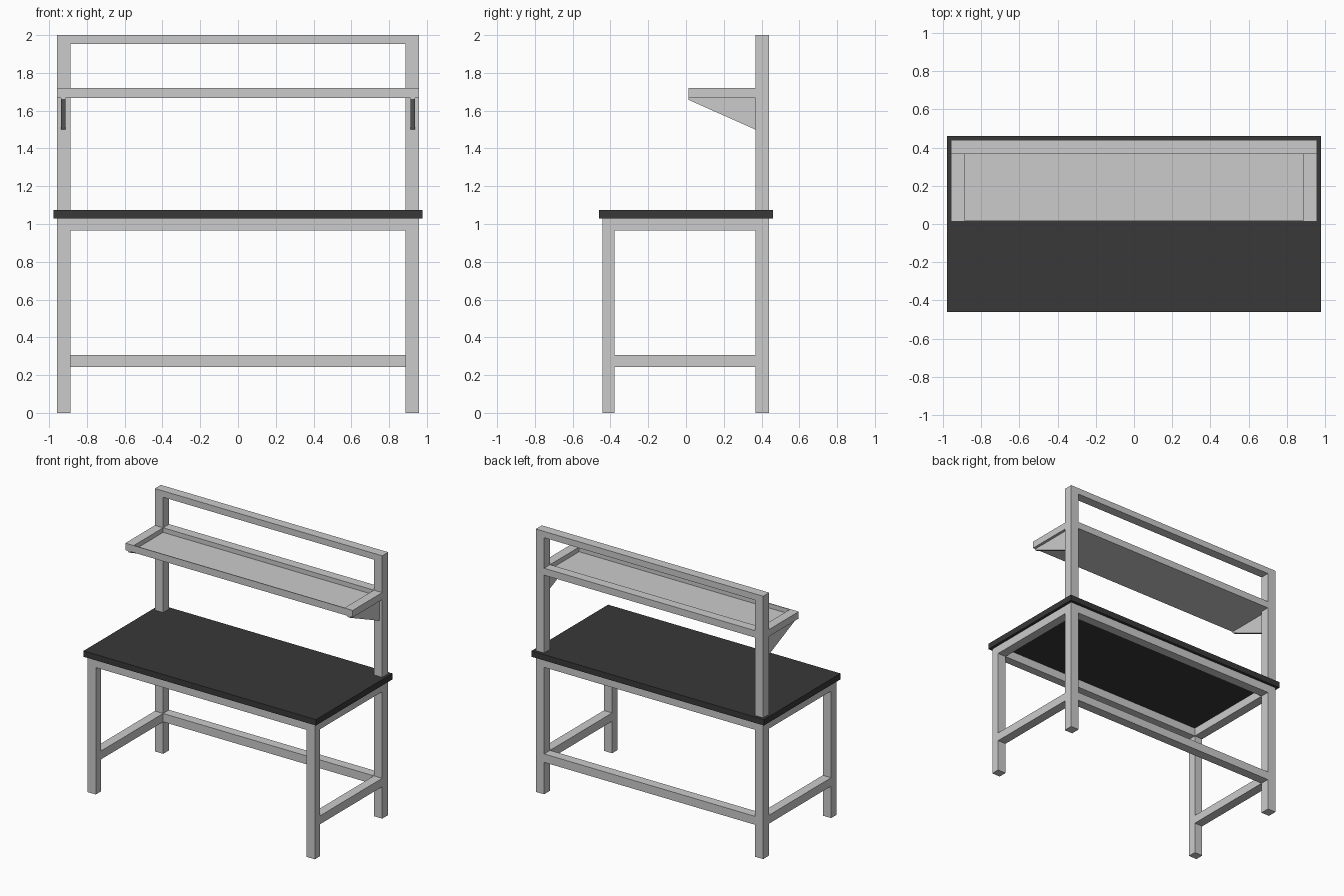
import bpy, bmesh

if "Cube" in bpy.data.objects:
    bpy.data.objects.remove(bpy.data.objects["Cube"])

XO, XI = 0.957, 0.887        # outer / inner faces of the legs
YF0, YF1 = -0.443, -0.378    # front legs
YB0, YB1 = 0.367, 0.439      # back posts


def prism(name, profile, x0, x1):
    """Extrude a (y, z) profile along x."""
    bm = bmesh.new()
    face = bm.faces.new([bm.verts.new((x0, y, z)) for y, z in profile])
    ext = bmesh.ops.extrude_face_region(bm, geom=[face])
    verts = [v for v in ext["geom"] if isinstance(v, bmesh.types.BMVert)]
    bmesh.ops.translate(bm, verts=verts, vec=(x1 - x0, 0, 0))
    bmesh.ops.recalc_face_normals(bm, faces=bm.faces)
    mesh = bpy.data.meshes.new(name)
    bm.to_mesh(mesh)
    bm.free()
    obj = bpy.data.objects.new(name, mesh)
    bpy.context.collection.objects.link(obj)
    return obj


def box(name, x, y, z):
    profile = [(y[0], z[0]), (y[1], z[0]), (y[1], z[1]), (y[0], z[1])]
    return prism(name, profile, x[0], x[1])


# Parts that repeat on the left and right
for side, s in (("left", -1), ("right", 1)):
    leg_x = sorted((s * XI, s * XO))
    box(side + "_front_leg", leg_x, (YF0, YF1), (0, 1.03))
    box(side + "_back_post", leg_x, (YB0, YB1), (0, 2.0))
    box(side + "_lower_side_rail", leg_x, (YF1, YB0), (0.243, 0.307))
    box(side + "_upper_side_rail", leg_x, (YF1, YB0), (0.966, 1.03))
    box(side + "_shelf_rim", leg_x, (0.012, YB0), (1.667, 1.72))
    # Sloped shelf bracket
    bx = sorted((s * 0.914, s * 0.936))
    prism(side + "_shelf_bracket",
          [(0.012, 1.667), (0.012, 1.658), (YB0, 1.50), (YB0, 1.667)], *bx)

# Long rails between the legs
span = (-XI, XI)
box("front_upper_rail", span, (YF0, YF1), (0.966, 1.03))
box("back_upper_rail", span, (YB0, YB1), (0.966, 1.03))
box("back_lower_rail", span, (YB0, YB1), (0.243, 0.307))
box("shelf_back_rail", span, (YB0, YB1), (1.667, 1.72))
box("top_rail", span, (YB0, YB1), (1.952, 2.0))

# Recessed shelf tray with a thin front lip
box("shelf_floor", span, (0.018, YB0), (1.667, 1.685))
box("shelf_front_lip", span, (0.012, 0.018), (1.667, 1.72))

# Dark worktop
top = box("worktop", (-0.978, 0.978), (-0.46, 0.46), (1.03, 1.075))
dark = bpy.data.materials.new("dark_worktop")
dark.diffuse_color = (0.04, 0.04, 0.04, 1)
dark.use_nodes = True
dark.node_tree.nodes["Principled BSDF"].inputs["Base Color"].default_value = dark.diffuse_color
top.data.materials.append(dark)
